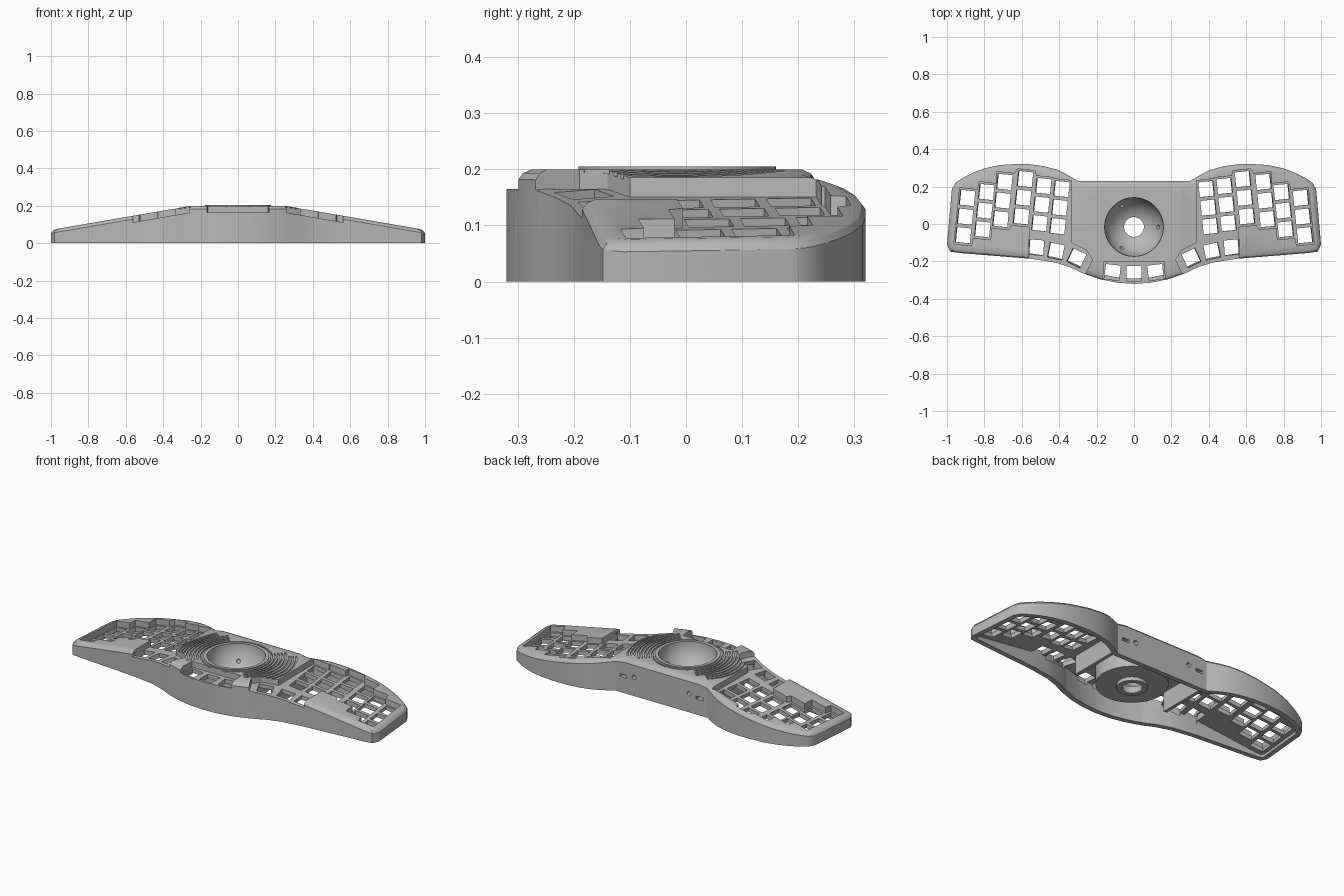
import bpy, bmesh, math
from mathutils import Matrix, Vector

if "Cube" in bpy.data.objects:
    bpy.data.objects.remove(bpy.data.objects["Cube"], do_unlink=True)

grey = bpy.data.materials.new("matte_grey")
grey.use_nodes = True
colour = (0.48, 0.48, 0.48, 1)
grey.diffuse_color = colour
grey.node_tree.nodes["Principled BSDF"].inputs["Base Color"].default_value = colour

FLAT, SLOPE = 0.25, 0.172
BOWL = Vector((0, -0.016, 0.2))


def top(x):
    """Height of the case: level centre, wings falling away."""
    return 0.2 - SLOPE * max(0, abs(x) - FLAT)


def finish(name, bm):
    bmesh.ops.recalc_face_normals(bm, faces=bm.faces)
    mesh = bpy.data.meshes.new(name)
    bm.to_mesh(mesh)
    bm.free()
    mesh.materials.append(grey)
    ob = bpy.data.objects.new(name, mesh)
    bpy.context.collection.objects.link(ob)
    return ob


def flip(points):
    return [(-x, y) for x, y in reversed(points)]


def inset(points, d):
    """Move a counter-clockwise outline inward by d."""
    out = []
    for i, p in enumerate(points):
        p, a, b = Vector(p), Vector(points[i - 1]), Vector(points[(i + 1) % len(points)])
        n1, n2 = (p - a).normalized(), (b - p).normalized()
        n1, n2 = Vector((-n1.y, n1.x)), Vector((-n2.y, n2.x))
        n = (n1 + n2).normalized()
        out.append(tuple(p + n * d / max(0.5, n.dot(n1))))
    return out


def add_prism(bm, loops):
    """Stack (outline, z) loops; z above 0.5 means 1 + offset from the top surface."""
    part = bmesh.new()
    rings = [[part.verts.new((x, y, z)) for x, y in pts] for pts, z in loops]
    n = len(rings[0])
    for low, high in zip(rings, rings[1:]):
        for i in range(n):
            j = (i + 1) % n
            part.faces.new((low[i], low[j], high[j], high[i]))
    caps = [part.faces.new(rings[0][::-1]), part.faces.new(rings[-1])]
    part.normal_update()
    bmesh.ops.triangulate(part, faces=caps)
    for x in (-FLAT, FLAT):
        bmesh.ops.bisect_plane(part, geom=part.verts[:] + part.edges[:] + part.faces[:],
                               dist=1e-6, plane_co=(x, 0, 0), plane_no=(1, 0, 0))
    for v in part.verts:
        if v.co.z > 0.5:
            v.co.z += top(v.co.x) - 1
    bmesh.ops.recalc_face_normals(part, faces=part.faces)
    temp = bpy.data.meshes.new("temp")
    part.to_mesh(temp)
    part.free()
    bm.from_mesh(temp)
    bpy.data.meshes.remove(temp)


def add_cylinder(bm, r, z0, z1, at=(BOWL.x, BOWL.y), seg=64):
    bmesh.ops.create_cone(bm, cap_ends=True, segments=seg, radius1=r, radius2=r, depth=z1 - z0,
                          matrix=Matrix.Translation((*at, (z0 + z1) / 2)))


def add_box(bm, matrix, size):
    bmesh.ops.create_cube(bm, size=1, matrix=matrix @ Matrix.Diagonal((*size, 1)))


def combine(body, bm, operation="DIFFERENCE"):
    tool = finish("cutter", bm)
    tool.hide_render = True
    mod = body.modifiers.new("cut", "BOOLEAN")
    mod.operation, mod.solver, mod.object = operation, "EXACT", tool
    bpy.context.view_layer.objects.active = body
    bpy.ops.object.modifier_apply(modifier=mod.name)
    bpy.data.objects.remove(tool, do_unlink=True)


# Case outline, counter-clockwise from the front centre
half = [(0.09, -0.314), (0.18, -0.296), (0.27, -0.265), (0.34, -0.232), (0.42, -0.206),
        (0.55, -0.186), (0.93, -0.155), (0.982, -0.148), (1.0, -0.11), (0.974, 0.185),
        (0.955, 0.22), (0.915, 0.247), (0.86, 0.275), (0.8, 0.297), (0.72, 0.315), (0.64, 0.32),
        (0.56, 0.32), (0.48, 0.309), (0.41, 0.29), (0.36, 0.265), (0.3, 0.23)]
outline = [(0, -0.32)] + half + flip(half)

# Outer body with a chamfered top rim
bm = bmesh.new()
add_prism(bm, [(outline, 0), (outline, 0.982), (inset(outline, 0.008), 0.993), (inset(outline, 0.024), 1)])
case = finish("keyboard_case", bm)

# Hollow underside
bm = bmesh.new()
cavity = inset(outline, 0.028)
add_prism(bm, [(cavity, -0.1), (cavity, 0.94)])
combine(case, bm)

# Drum and boss that hold the ball bowl
bm = bmesh.new()
add_cylinder(bm, 0.19, 0.035, 0.17)
combine(case, bm, "UNION")
bm = bmesh.new()
add_cylinder(bm, 0.08, 0.014, 0.05)
combine(case, bm, "UNION")

# Staggered key columns, listed from the centre outward
TURN = math.radians(6)
U = Vector((math.cos(TURN), math.sin(TURN)))
V = Vector((-U.y, U.x))
columns = [Vector(c) for c in ((0.385, 0.187), (0.482, 0.203), (0.58, 0.24),
                               (0.69, 0.225), (0.787, 0.171), (0.89, 0.139))]
keys = [(*(c - V * 0.1 * row), TURN) for c in columns for row in range(3)]
keys += [(0.52, -0.125, 0.08), (0.415, -0.146, 0.2), (0.305, -0.182, 0.44), (0.115, -0.258, 0.12)]

# Recessed wells around the keys, open to the front at the thumbs
well = []
for c in columns:
    well += [tuple(c + V * 0.05 - U * 0.047), tuple(c + V * 0.05 + U * 0.047)]
for c in reversed(columns[2:]):
    low = c - V * 0.252
    well += [tuple(low + U * 0.047), tuple(low - U * 0.047)]
well += [(0.562, -0.35), (0.3, -0.35), (0.222, -0.19), (0.255, -0.14), (0.335, -0.1)]
middle = [(-0.17, -0.36), (0.17, -0.36), (0.16, -0.2), (-0.16, -0.2)]
bm = bmesh.new()
for pts in (well, flip(well), middle):
    add_prism(bm, [(pts, 0.965), (pts, 1.1)])
combine(case, bm)

# Square switch holes
bm = bmesh.new()
spots = keys + [(-x, y, -a) for x, y, a in keys] + [(0, -0.264, 0)]
for x, y, angle in spots:
    tilt = math.atan(SLOPE) * (0 if abs(x) < FLAT else math.copysign(1, x))
    place = (Matrix.Translation((x, y, top(x) - 0.048)) @ Matrix.Rotation(tilt, 4, "Y")
             @ Matrix.Rotation(angle, 4, "Z"))
    add_box(bm, place, (0.08, 0.08, 0.06))
combine(case, bm)

# Ball bowl, its centre hole and three bearing seats
bm = bmesh.new()
bmesh.ops.create_uvsphere(bm, u_segments=64, v_segments=32, radius=0.157, matrix=Matrix.Translation(BOWL))
combine(case, bm)
bm = bmesh.new()
add_cylinder(bm, 0.053, -0.05, 0.1)
for degrees in (0, 120, 240):
    a = math.radians(degrees)
    seat = BOWL + Vector((0.13 * math.cos(a), 0.13 * math.sin(a), -0.088))
    bmesh.ops.create_icosphere(bm, subdivisions=2, radius=0.012, matrix=Matrix.Translation(seat))
combine(case, bm)

# Concentric grooves around the bowl, shorter arcs further out
bm = bmesh.new()
for i in range(8):
    r = 0.186 + 0.019 * i
    span = math.radians(89 if r < 0.2 else 46 if r < 0.27 else 36)
    arc = [span * (k / 16 - 1) for k in range(33)]
    sector = [(q * math.cos(a), BOWL.y + q * math.sin(a))
              for q, steps in ((r + 0.008, arc), (r, arc[::-1])) for a in steps]
    for pts in (sector, flip(sector)):
        add_prism(bm, [(pts, 0.993), (pts, 1.05)])
combine(case, bm)

# Cable slots and round sockets through the back wall
bm = bmesh.new()
for side in (-1, 1):
    add_box(bm, Matrix.Translation((side * 0.25, 0.215, 0.1)), (0.045, 0.08, 0.018))
    bmesh.ops.create_cone(bm, cap_ends=True, segments=24, radius1=0.013, radius2=0.013, depth=0.08,
                          matrix=Matrix.Translation((side * 0.18, 0.215, 0.11)) @ Matrix.Rotation(math.pi / 2, 4, "X"))
combine(case, bm)

# Raised lip of the bowl
bm = bmesh.new()
add_cylinder(bm, 0.176, 0.19, 0.205)
lip = finish("bowl_lip", bm)
bm = bmesh.new()
add_cylinder(bm, 0.157, 0.15, 0.25)
combine(lip, bm)

# Ribs between the centre and the wings
parts = [case, lip]
for side, name in ((1, "left_rib"), (-1, "right_rib")):
    bm = bmesh.new()
    add_box(bm, Matrix.Translation((side * 0.3, 0.055, 0.08)), (0.02, 0.32, 0.12))
    parts.append(finish(name, bm))

for ob in parts:
    bpy.ops.object.select_all(action="DESELECT")
    ob.select_set(True)
    bpy.context.view_layer.objects.active = ob
    bpy.ops.object.shade_smooth_by_angle(angle=math.radians(28))
